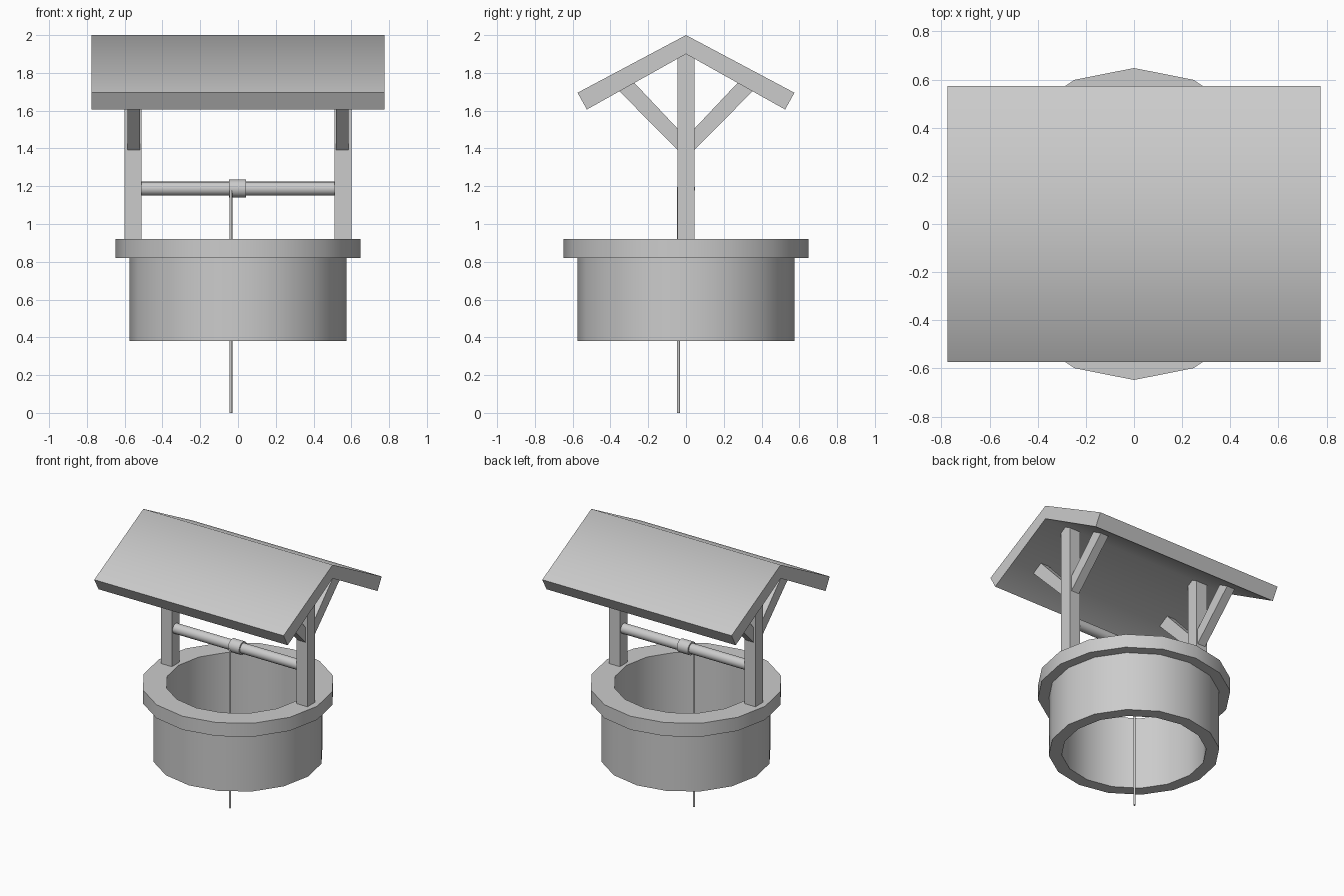
import bpy, bmesh, math
from mathutils import Vector, Matrix

if "Cube" in bpy.data.objects:
    bpy.data.objects.remove(bpy.data.objects["Cube"])


def finish(name, bm, angle=None):
    bmesh.ops.recalc_face_normals(bm, faces=bm.faces[:])
    mesh = bpy.data.meshes.new(name)
    bm.to_mesh(mesh)
    bm.free()
    ob = bpy.data.objects.new(name, mesh)
    bpy.context.collection.objects.link(ob)
    if angle:
        bpy.ops.object.select_all(action='DESELECT')
        ob.select_set(True)
        bpy.context.view_layer.objects.active = ob
        bpy.ops.object.shade_smooth_by_angle(angle=math.radians(angle))
    return ob


def lathe(name, profile, sides):
    """Closed (radius, z) profile turned around z."""
    bm = bmesh.new()
    rings = [[bm.verts.new((r * math.cos(a), r * math.sin(a), z)) for r, z in profile]
             for a in (2 * math.pi * i / sides for i in range(sides))]
    n = len(profile)
    for i in range(sides):
        p, q = rings[i], rings[(i + 1) % sides]
        for j in range(n):
            k = (j + 1) % n
            bm.faces.new((p[j], q[j], q[k], p[k]))
    return finish(name, bm, 35)


def extrude_x(name, profile, x0, x1, angle=None):
    """Closed (y, z) profile pushed from x0 to x1."""
    bm = bmesh.new()
    face = bm.faces.new([bm.verts.new((x0, y, z)) for y, z in profile])
    ext = bmesh.ops.extrude_face_region(bm, geom=[face])
    moved = [v for v in ext['geom'] if isinstance(v, bmesh.types.BMVert)]
    bmesh.ops.translate(bm, verts=moved, vec=(x1 - x0, 0, 0))
    return finish(name, bm, angle)


def rod(name, a, b, radius, sides):
    a, b = Vector(a), Vector(b)
    turn = (b - a).to_track_quat('Z', 'Y').to_matrix().to_4x4()
    bm = bmesh.new()
    bmesh.ops.create_cone(bm, cap_ends=True, segments=sides, radius1=radius,
                          radius2=radius, depth=(b - a).length,
                          matrix=Matrix.Translation((a + b) / 2) @ turn)
    return finish(name, bm, 50)


# round wall with overhanging rim, open at top and bottom
lathe("well_wall", [(0.486, 0.38), (0.574, 0.38), (0.574, 0.82),
                    (0.648, 0.82), (0.648, 0.92), (0.486, 0.92)], 16)

# posts and roof braces
for side, s in (("left", -1), ("right", 1)):
    extrude_x(side + "_post", [(-0.045, 0.915), (0.045, 0.915), (0.045, 1.878),
                               (0, 1.903), (-0.045, 1.878)], s * 0.51, s * 0.60)
    for end, t in (("front", -1), ("back", 1)):
        profile = [(0.04, 1.388), (0.353, 1.703), (0.274, 1.748), (0.04, 1.5)]
        extrude_x(f"{side}_{end}_brace", [(t * y, z) for y, z in profile],
                  s * 0.52, s * 0.585)

# gabled roof slab
extrude_x("roof", [(0, 2.0), (0.574, 1.695), (0.525, 1.606), (0, 1.9),
                   (-0.525, 1.606), (-0.574, 1.695)], -0.775, 0.775, 65)

# winding axle, drum and rope
rod("axle", (-0.515, 0, 1.187), (0.515, 0, 1.187), 0.037, 16)
rod("rope_drum", (-0.048, 0, 1.187), (0.042, 0, 1.187), 0.048, 16)
rod("rope", (-0.038, -0.04, 0), (-0.038, -0.04, 1.18), 0.008, 8)
